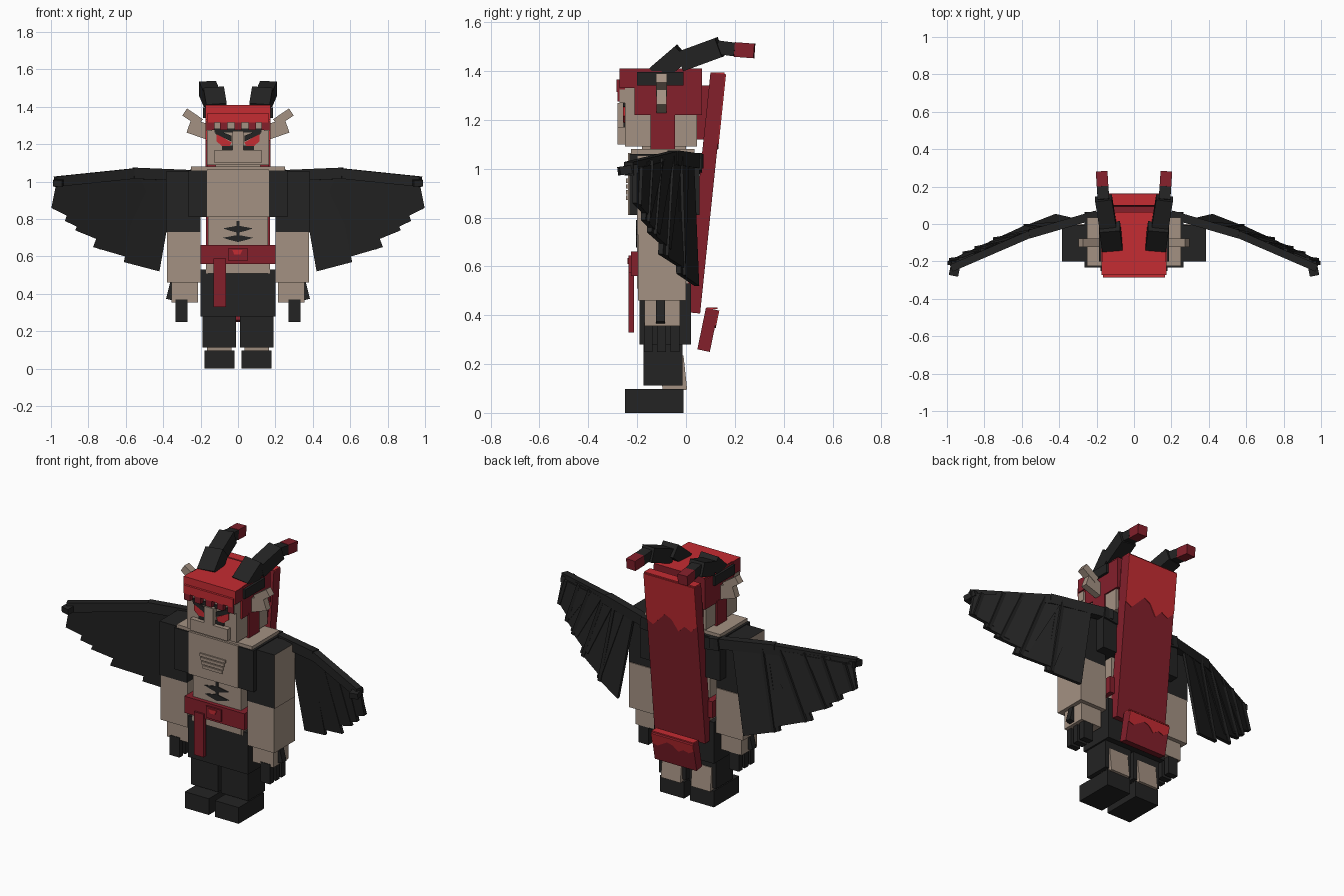
import bpy, bmesh
from mathutils import Vector as V, Matrix

cube = bpy.data.objects.get("Cube")
if cube:
    bpy.data.objects.remove(cube, do_unlink=True)


def material(name, rgb):
    m = bpy.data.materials.new(name)
    m.use_nodes = True
    m.diffuse_color = (*rgb, 1)
    m.node_tree.nodes["Principled BSDF"].inputs["Base Color"].default_value = (*rgb, 1)
    return m


BLACK = material("charcoal black", (0.017, 0.017, 0.017))
TAN = material("warm tan", (0.37, 0.285, 0.225))
RED = material("bright red", (0.56, 0.025, 0.032))
WINE = material("dark red", (0.23, 0.014, 0.024))


def finish(name, bm, mats, rule=None):
    bmesh.ops.recalc_face_normals(bm, faces=bm.faces)
    if rule:
        for f in bm.faces:
            f.material_index = rule(f.normal)
    me = bpy.data.meshes.new(name)
    bm.to_mesh(me)
    bm.free()
    for m in mats:
        me.materials.append(m)
    ob = bpy.data.objects.new(name, me)
    bpy.context.collection.objects.link(ob)
    return ob


def box(name, x, y, z, mats, rule=None):
    """Box from x, y and z ranges."""
    bm = bmesh.new()
    mid = [(a + b) / 2 for a, b in (x, y, z)]
    size = [abs(b - a) for a, b in (x, y, z)]
    bmesh.ops.create_cube(bm, size=1, matrix=Matrix.Translation(mid) @ Matrix.Diagonal((*size, 1)))
    return finish(name, bm, mats if isinstance(mats, list) else [mats], rule)


def bar(name, p0, p1, width, thick, mat, across=(1, 0, 0)):
    """Box running from p0 to p1, its width along the across direction."""
    p0, p1 = V(p0), V(p1)
    w = (p1 - p0).normalized()
    u = V(across)
    u = (u - w * u.dot(w)).normalized()
    frame = Matrix((u, w.cross(u), w)).transposed().to_4x4()
    bm = bmesh.new()
    bmesh.ops.create_cube(bm, size=1, matrix=Matrix.Translation((p0 + p1) / 2) @ frame
                          @ Matrix.Diagonal((width, thick, (p1 - p0).length, 1)))
    return finish(name, bm, [mat])


def prism(name, pts, offset, mat):
    """Outline pushed along an offset."""
    bm = bmesh.new()
    face = bm.faces.new([bm.verts.new(p) for p in pts])
    new = bmesh.ops.extrude_face_region(bm, geom=[face])["geom"]
    bmesh.ops.translate(bm, vec=V(offset), verts=[v for v in new if isinstance(v, bmesh.types.BMVert)])
    return finish(name, bm, [mat])


def wing_y(x, z):
    base = 0.05 - (x - 0.25) / 3 if x < 0.55 else -0.05 - (x - 0.55) * 0.43
    return base + 0.1 * (1.05 - z)


# Torso
box("hips", (-.2, .2), (-.19, .02), (.28, .53), BLACK)
box("belly", (-.16, .16), (-.2, .0), (.51, .83), TAN)
box("lower_belly", (-.17, .17), (-.195, .01), (.51, .58), TAN)
box("vest", (-.265, .265), (-.232, .055), (.81, 1.06), BLACK)
box("chest", (-.165, .165), (-.238, -.1), (.81, 1.065), TAN)
box("shoulder_plate", (-.252, .252), (-.225, .035), (1.05, 1.08), TAN)
box("neck", (-.12, .12), (-.18, .0), (1.06, 1.12), TAN)
for i in range(4):
    w, z = .085 - i * .007, .95 - i * .023
    box(f"chest_ridge_{i}", (-w, w), (-.246, -.23), (z - .009, z + .009), TAN)

# Painted belly lines
box("belly_line", (-.009, .009), (-.204, -.199), (.68, .79), BLACK)
for z, w in ((.745, .08), (.695, .08)):
    prism("belly_mark", [(-w, -.199, z + .005), (0, -.199, z + .02), (w, -.199, z + .005),
                         (w * .6, -.199, z - .006), (0, -.199, z - .018), (-w * .6, -.199, z - .006)],
          (0, -.005, 0), BLACK)

# Belt and hanging sash
box("belt", (-.2, .2), (-.225, .035), (.56, .66), WINE)
box("belt_knot", (-.05, .05), (-.235, -.2), (.575, .645), WINE)
prism("belt_gem", [(-.03, -.235, .635), (.025, -.235, .635), (.012, -.235, .61), (-.02, -.235, .61)],
      (0, -.005, 0), RED)
box("sash", (-.13, -.065), (-.236, -.212), (.33, .59), WINE)

# Head
box("head", (-.165, .165), (-.25, .045), (1.09, 1.36), TAN)
box("muzzle", (-.125, .125), (-.28, -.2), (1.1, 1.17), TAN)
box("nose", (-.03, .03), (-.28, -.2), (1.16, 1.27), TAN)
top_bright = lambda n: 0 if n.z > .5 or n.y < -.5 else 1
box("hair_cap", (-.173, .173), (-.21, .065), (1.22, 1.4), [RED, WINE], top_bright)
box("hair_front", (-.173, .173), (-.272, -.2), (1.33, 1.41), [RED, WINE], top_bright)
box("hair_top", (-.168, .168), (-.25, .065), (1.39, 1.41), [RED, WINE], top_bright)
box("hair_band", (-.165, .165), (-.285, -.22), (1.315, 1.365), [RED, WINE], top_bright)
box("hair_back", (-.15, .15), (.04, .1), (1.12, 1.34), WINE)
for x in (-.145, -.075, 0, .075, .145):
    box("fringe_lock", (x - .02, x + .02), (-.28, -.23), (1.275, 1.32), WINE)
box("brow_shadow", (-.125, .125), (-.257, -.249), (1.262, 1.285), BLACK)

# Long rear hair with a ragged bright top
low, high = V((0, .028, .41)), V((0, .13, 1.39))
back = V((0, high.z - low.z, low.y - high.y)).normalized()


def ragged(name, p0, p1, w, thick, edge, step):
    n = V((0, p1.z - p0.z, p0.y - p1.y)).normalized()
    at = lambda x, t: p0.lerp(p1, t) + V((x, 0, 0)) + n * (thick / 2)
    jag = [at(-w + 2 * w * i / 8, edge + step * s) for i, s in enumerate((1, -1, 0, -2, 1, 2, 0, -2, -1))]
    prism(name, jag + [at(w, 1), at(-w, 1)], n * .004, RED)


bar("rear_hair", low, high, .34, .06, WINE)
ragged("rear_hair_highlight", low, high, .17, .06, .73, .022)
box("rear_hair_top", (-.17, .17), (.102, .158), (1.385, 1.394), RED)
tail_low, tail_high = V((0, .072, .255)), V((0, .107, .425))
bar("rear_hair_tip", tail_low, tail_high, .28, .052, WINE)
ragged("rear_hair_tip_highlight", tail_low, tail_high, .14, .052, .7, .06)
box("rear_hair_tip_top", (-.14, .14), (.084, .13), (.425, .432), RED)

feathers = [((.33, 1.03), (.52, 1.05), (.61, .57), (.42, .52)),
            ((.40, 1.04), (.62, 1.05), (.775, .65), (.57, .59)),
            ((.50, 1.04), (.75, 1.04), (.87, .74), (.70, .67)),
            ((.60, 1.04), (.85, 1.03), (.925, .79), (.80, .73)),
            ((.70, 1.03), (.97, 1.00), (.998, .86), (.88, .80))]

for side, s in (("left", 1), ("right", -1)):
    def sx(*p):
        return (s * p[0], *p[1:])

    def sbox(name, x, y, z, mats, rule=None):
        box(f"{side}_{name}", (s * x[0], s * x[1]), y, z, mats, rule)

    def sbar(name, p0, p1, w, t, mat, across=(1, 0, 0)):
        bar(f"{side}_{name}", sx(*p0), sx(*p1), w, t, mat, across)

    # Leg
    sbox("foot", (.02, .18), (-.25, -.01), (0, .098), BLACK)
    sbar("heel", (.1, -.06, .23), (.1, -.045, .09), .13, .1, TAN)
    sbox("leg", (.01, .19), (-.175, -.015), (.112, .35), BLACK)

    # Arm: tan outside, black elsewhere
    sbox("upper_arm", (.2, .385), (-.2, -.005), (.73, 1.055), [BLACK, TAN],
         lambda n: 1 if n.x * s > .5 or n.z < -.5 else 0)
    sbox("forearm", (.2, .38), (-.197, .0), (.46, .732), TAN)
    sbox("hand", (.215, .355), (-.17, -.025), (.355, .47), TAN)
    for i in range(3):
        y = -.155 + i * .055
        sbox(f"claw_{i}", (.27, .335), (y - .018, y + .018), (.25, .37), BLACK)
    sbar("thumb_claw", (.345, -.105, .47), (.37, -.105, .37), .03, .037, BLACK)

    # Face details
    prism(f"{side}_eye", [sx(.035, -.25, 1.21), sx(.115, -.25, 1.255), sx(.115, -.25, 1.215),
                          sx(.085, -.25, 1.19), sx(.045, -.25, 1.19)], (0, -.007, 0), RED)
    prism(f"{side}_brow", [sx(.035, -.25, 1.215), sx(.035, -.25, 1.245), sx(.12, -.25, 1.28),
                           sx(.12, -.25, 1.255)], (0, -.009, 0), BLACK)
    sbox("cheek_mark", (.03, .085), (-.256, -.249), (1.165, 1.192), BLACK)
    sbox("sideburn", (.16, .174), (-.145, -.045), (1.08, 1.23), WINE)
    sbox("temple", (.14, .168), (-.272, -.23), (1.27, 1.325), TAN)

    # Ear
    sbar("ear_base", (.16, -.1, 1.265), (.262, -.1, 1.3), .04, .08, TAN, (0, 1, 0))
    sbar("ear_tip", (.2, -.1, 1.315), (.285, -.1, 1.372), .045, .045, TAN, (0, 1, 0))

    # Horn
    sbox("horn_socket", (.14, .188), (-.2, -.01), (1.34, 1.396), BLACK)
    sbar("horn_base", (.115, -.12, 1.385), (.13, -.015, 1.475), .11, .08, BLACK)
    sbar("horn_middle", (.138, -.02, 1.44), (.163, .138, 1.498), .09, .083, BLACK)
    sbar("horn_upper", (.163, .13, 1.497), (.168, .2, 1.488), .062, .056, BLACK)
    sbar("horn_tip", (.168, .2, 1.488), (.173, .28, 1.482), .062, .06, WINE)

    # Wing
    up = (0, 0, 1)
    sbar("wing_root", (.1, .045, 1.01), (.26, .045, 1.03), .07, .04, BLACK, up)
    sbar("wing_inner_arm", (.2, .05, 1.03), (.56, -.055, 1.045), .06, .045, BLACK, up)
    sbar("wing_outer_arm", (.54, -.047, 1.045), (.975, -.235, 1.0), .055, .04, BLACK, up)
    sbar("wing_knuckle", (.95, -.2, 1.0), (.965, -.275, .99), .05, .035, BLACK)
    for i, quad in enumerate(feathers):
        pts = [V(sx(x, wing_y(x, z) - .012 + .004 * i, z)) for x, z in quad]
        prism(f"{side}_feather_{i}", pts, (0, .02, 0), BLACK)
        lift = V((0, .02, 0))
        bar(f"{side}_feather_rib_{i}", pts[1].lerp(pts[0], .15) + lift, pts[2].lerp(pts[3], .15) + lift,
            .02, .018, BLACK)
